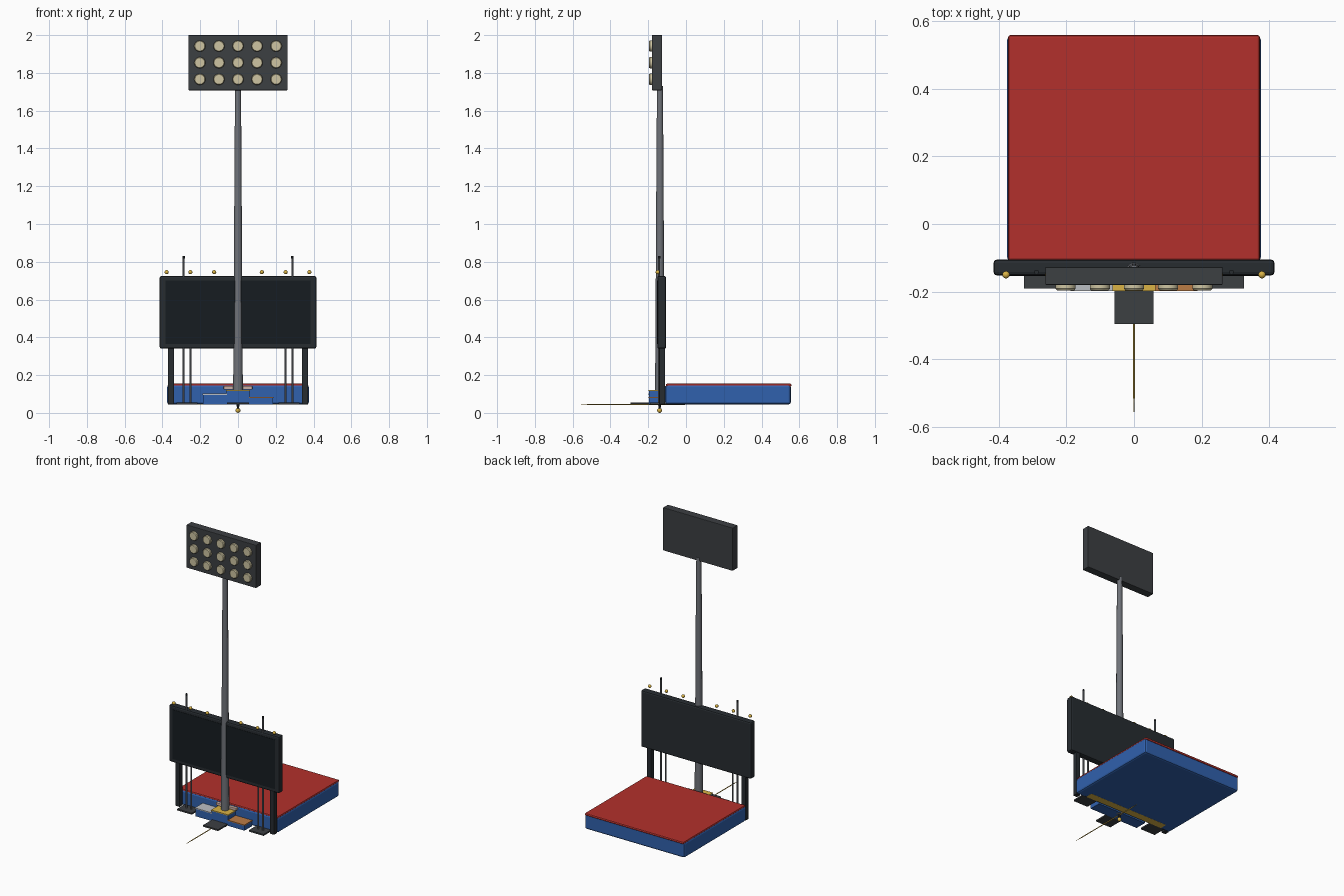
import bpy, bmesh, math

if "Cube" in bpy.data.objects:
    bpy.data.objects.remove(bpy.data.objects["Cube"])

COLOURS = {
    "black": (0.02, 0.025, 0.03, 1), "screen": (0.008, 0.012, 0.015, 1),
    "dark": (0.045, 0.05, 0.055, 1), "steel": (0.16, 0.17, 0.19, 1),
    "blue": (0.03, 0.12, 0.42, 1), "red": (0.45, 0.03, 0.025, 1),
    "gold": (0.7, 0.45, 0.06, 1), "silver": (0.5, 0.52, 0.55, 1),
    "bronze": (0.5, 0.2, 0.06, 1), "lamp": (0.62, 0.56, 0.36, 1),
    "beige": (0.6, 0.42, 0.36, 1),
}
MATS = {}
for key, col in COLOURS.items():
    MATS[key] = bpy.data.materials.new(key)
    MATS[key].diffuse_color = col


def finish(bm, name, mat, bevel=0.0, smooth=False):
    me = bpy.data.meshes.new(name)
    bmesh.ops.recalc_face_normals(bm, faces=bm.faces)
    bm.to_mesh(me)
    bm.free()
    ob = bpy.data.objects.new(name, me)
    bpy.context.collection.objects.link(ob)
    me.materials.append(MATS[mat])
    if bevel:
        mod = ob.modifiers.new("bevel", 'BEVEL')
        mod.width, mod.segments = bevel, 2
    if smooth:
        bpy.ops.object.select_all(action='DESELECT')
        ob.select_set(True)
        bpy.context.view_layer.objects.active = ob
        bpy.ops.object.shade_smooth_by_angle(angle=math.radians(35))
    return ob


def box(name, x, y, z, mat, bevel=0.0):
    bm = bmesh.new()
    bmesh.ops.create_cube(bm, size=1)
    for v in bm.verts:
        v.co = [(a + b) / 2 + c * (b - a) for (a, b), c in zip((x, y, z), v.co)]
    return finish(bm, name, mat, bevel)


def lathe(name, profile, loc, mat, sides=12, axis='Z'):
    """Closed solid turned from (radius, height) points, along z or y."""
    bm = bmesh.new()
    rings = []
    for r, h in profile:
        ring = []
        for i in range(sides):
            a = 2 * math.pi * (i + 0.5) / sides
            p = (r * math.cos(a), r * math.sin(a), h)
            if axis == 'Y':
                p = (p[0], p[2], p[1])
            ring.append(bm.verts.new([u + w for u, w in zip(p, loc)]))
        rings.append(ring)
    for lo, hi in zip(rings, rings[1:]):
        for i in range(sides):
            j = (i + 1) % sides
            bm.faces.new((lo[i], lo[j], hi[j], hi[i]))
    bm.faces.new(rings[0])
    bm.faces.new(rings[-1])
    return finish(bm, name, mat, smooth=True)


def ball(name, r, loc, mat):
    bm = bmesh.new()
    bmesh.ops.create_uvsphere(bm, u_segments=12, v_segments=8, radius=r)
    bmesh.ops.translate(bm, vec=loc, verts=bm.verts)
    return finish(bm, name, mat, smooth=True)


# landing mat with red cover and a marker strip underneath
box("landing_mat", (-.375, .375), (-.11, .555), (.045, .148), "blue", .012)
box("mat_cover", (-.372, .372), (-.107, .558), (.138, .155), "red", .007)
box("marker_strip", (-.3, .3), (-.1, -.05), (.0445, .05), "gold")

# scoreboard with frame, screen and bulbs
box("scoreboard_frame", (-.415, .415), (-.152, -.105), (.34, .725), "black", .01)
box("scoreboard_screen", (-.385, .385), (-.154, -.148), (.365, .7), "screen")
for x in (-.378, -.252, -.126, .126, .252, .378):
    ball("scoreboard_bulb", .011, (x, -.15, .745), "gold")

# scoreboard posts and bar uprights, mirrored
for s in (-1, 1):
    box("scoreboard_post", (s * .355 - .016, s * .355 + .016), (-.142, -.11),
        (.045, .35), "black", .003)
    box("upright_base", (s * .27 - .055, s * .27 + .055), (-.19, -.1), (.045, .055), "dark")
    lathe("tall_upright", [(.006, .05), (.006, .82)], (s * .288, -.142, 0), "steel", 8)
    lathe("upright_cap", [(.007, .818), (.007, .83)], (s * .288, -.142, 0), "black", 8)
    lathe("short_upright", [(.006, .05), (.006, .7)], (s * .252, -.142, 0), "steel", 8)

# floodlight mast, panel and lamps
lathe("light_mast", [(.027, .045), (.023, .7), (.021, 1.0), (.0195, 1.32), (.016, 1.73)],
      (0, -.138, 0), "steel", 12)
box("light_panel", (-.262, .262), (-.18, -.127), (1.708, 2.0), "dark", .003)
for z in (1.766, 1.854, 1.942):
    for i in range(-2, 3):
        lathe("floodlight", [(.03, -.178), (.03, -.191), (.026, -.196)],
              (i * .101, 0, z), "lamp", 20, 'Y')

# podium steps with metal-coloured tops
for name, x0, x1, top, mat in (("second", -.185, -.06, .102, "silver"),
                               ("first", -.062, .062, .121, "gold"),
                               ("third", .06, .185, .085, "bronze")):
    box(name + "_step", (x0, x1), (-.195, -.115), (.045, top - .006), "blue")
    box(name + "_step_top", (x0 - .002, x1 + .002), (-.198, -.113), (top - .006, top), mat)
box("back_bar", (-.076, .076), (-.13, -.108), (.124, .142), "beige", .003)

# throwing plate, javelin and small hanging weight
box("throwing_plate", (-.057, .057), (-.295, -.19), (.046, .056), "dark")
lathe("javelin", [(.0008, -.555), (.003, -.5), (.003, -.03), (.0008, .03)],
      (0, 0, .045), "gold", 8, 'Y')
lathe("weight_stem", [(.006, .018), (.008, .046)], (0, -.14, 0), "black", 8)
ball("weight_ball", .013, (0, -.14, .013), "gold")

for m in bpy.data.materials:
    if m.users and not m.is_grease_pencil:
        m.use_nodes = True
        m.node_tree.nodes["Principled BSDF"].inputs["Base Color"].default_value = m.diffuse_color
